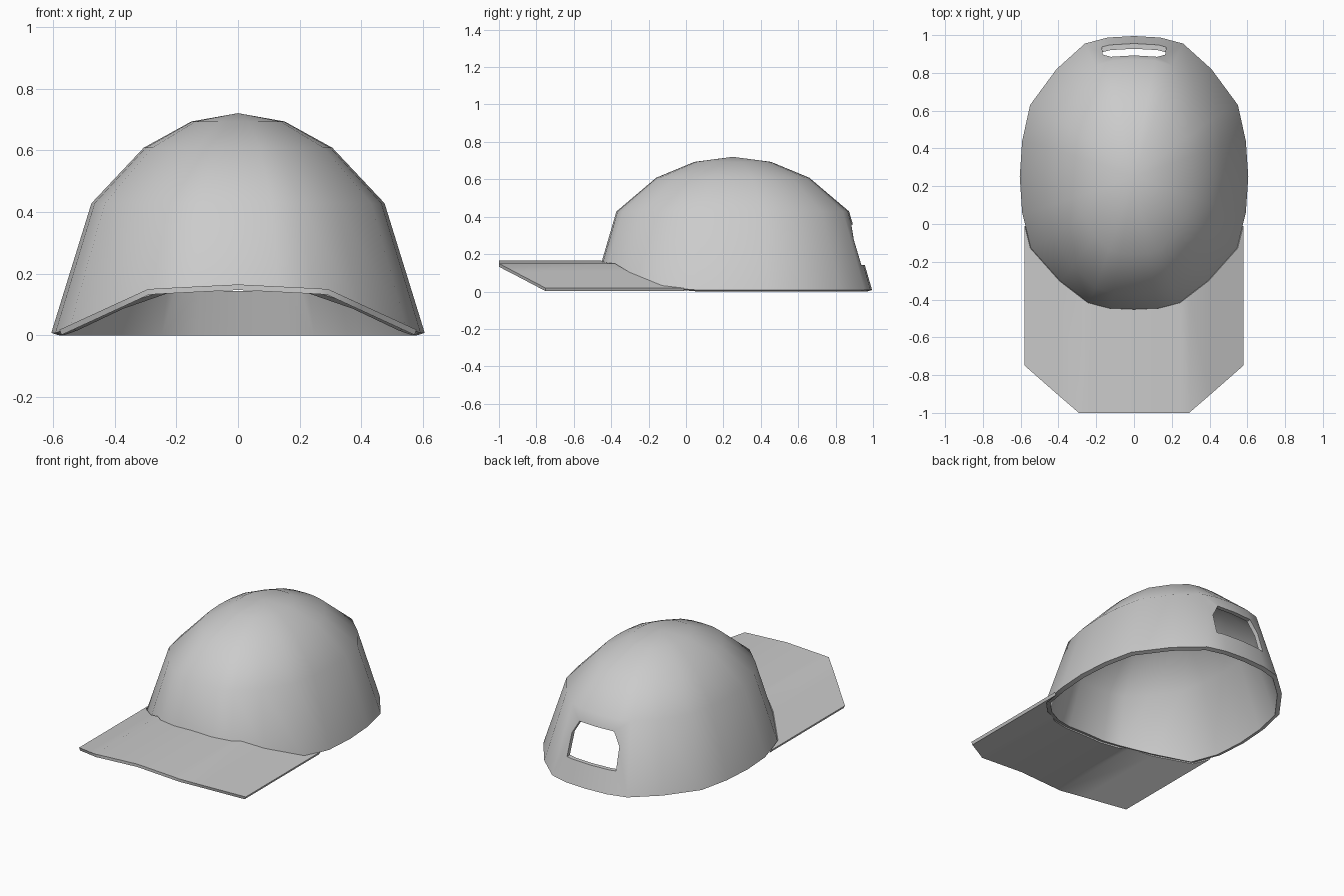
import bpy, bmesh

cube = bpy.data.objects.get("Cube")
if cube:
    bpy.data.objects.remove(cube, do_unlink=True)

fabric = bpy.data.materials.new("grey fabric")
fabric.use_nodes = True
GREY = (0.6, 0.6, 0.6, 1)
fabric.diffuse_color = GREY
fabric.node_tree.nodes["Principled BSDF"].inputs["Base Color"].default_value = GREY

MID_Y = 0.25
BASE_Z = 0.01
WALL_Z = 0.43


def new_object(name, bm):
    bmesh.ops.recalc_face_normals(bm, faces=bm.faces)
    mesh = bpy.data.meshes.new(name)
    bm.to_mesh(mesh)
    bm.free()
    obj = bpy.data.objects.new(name, mesh)
    bpy.context.collection.objects.link(obj)
    mesh.materials.append(fabric)
    return obj


def activate(obj):
    bpy.ops.object.select_all(action='DESELECT')
    obj.select_set(True)
    bpy.context.view_layer.objects.active = obj


def apply_modifier(obj, kind, **settings):
    mod = obj.modifiers.new(kind.title(), kind)
    for key, value in settings.items():
        setattr(mod, key, value)
    activate(obj)
    bpy.ops.object.modifier_apply(modifier=mod.name)


def brim_height(x):
    """Height of the folded brim: flat centre, sloping sides."""
    x = abs(x)
    if x < 0.29:
        return 0.158 - 0.05 * x
    return max(BASE_Z, 0.143 - 0.46 * (x - 0.29))


# Base outline of the crown: one quarter, mirrored into a full loop
quarter = [(0, 0.745), (0.14, 0.737), (0.26, 0.705), (0.41, 0.57),
           (0.55, 0.38), (0.592, 0.19), (0.605, 0)]
half = quarter + [(x, -y) for x, y in quarter[-2::-1]]
outline = half + [(-x, y) for x, y in half[-2:0:-1]]


def wall_point(x, y, z):
    t = (z - BASE_Z) / (WALL_Z - BASE_Z)
    return (x * (1 - 0.215 * t), MID_Y + y * (1 - 0.165 * t), z)


def rim_point(x, y):
    """Lower rim of the crown; it rests on the brim at the front."""
    z = BASE_Z
    if y < -0.1:
        for _ in range(4):
            z = brim_height(wall_point(x, y, z)[0])
    return wall_point(x, y, z)


# Crown: stacked rings closed by a top point
bm = bmesh.new()
rings = [[bm.verts.new(rim_point(x, y)) for x, y in outline],
         [bm.verts.new(wall_point(x, y, WALL_Z)) for x, y in outline]]
for sx, sy, z in [(0.505, 0.55, 0.61), (0.25, 0.275, 0.695)]:
    rings.append([bm.verts.new((x * sx, MID_Y + y * sy, z)) for x, y in outline])
top = bm.verts.new((0, MID_Y, 0.722))
count = len(outline)
for i in range(count):
    j = (i + 1) % count
    for low, high in zip(rings, rings[1:]):
        bm.faces.new((low[i], low[j], high[j], high[i]))
    bm.faces.new((rings[-1][i], rings[-1][j], top))
crown = new_object("crown", bm)
apply_modifier(crown, 'SOLIDIFY', thickness=0.027, offset=-1)

# Arched opening above the back strap
bm = bmesh.new()
arch = [(-0.17, 0.145), (0.17, 0.145), (0.165, 0.28), (0.12, 0.36),
        (-0.12, 0.36), (-0.165, 0.28)]
face = bm.faces.new([bm.verts.new((x, 0.6, z)) for x, z in arch])
moved = bmesh.ops.extrude_face_region(bm, geom=[face])["geom"]
bmesh.ops.translate(bm, vec=(0, 0.6, 0),
                    verts=[v for v in moved if isinstance(v, bmesh.types.BMVert)])
cutter = new_object("opening_cutter", bm)
cutter.hide_render = True
apply_modifier(crown, 'BOOLEAN', object=cutter, operation='DIFFERENCE', solver='EXACT')
bpy.data.objects.remove(cutter, do_unlink=True)

# Brim: strips from the crown rim to the front edge, chamfered at the corners
bm = bmesh.new()
rim = sorted((rim_point(x, y) for x, y in outline if y < -0.3), key=lambda p: p[0])
inner = [(-0.575, -0.01)] + [p[:2] for p in rim] + [(0.575, -0.01)]
columns = sorted(set([-0.29, 0.29] + [p[0] for p in inner]))


def inner_y(x):
    for (xa, ya), (xb, yb) in zip(inner, inner[1:]):
        if xa <= x <= xb:
            return ya + (yb - ya) * (x - xa) / (xb - xa)


def front_y(x):
    return -1 + max(0, abs(x) - 0.29) * 0.25 / 0.285


strips = []
for x in columns:
    z = brim_height(x)
    strips.append([bm.verts.new((x, y, z)) for y in (inner_y(x), front_y(x))])
for a, b in zip(strips, strips[1:]):
    bm.faces.new((a[0], a[1], b[1], b[0]))
brim = new_object("brim", bm)
apply_modifier(brim, 'SOLIDIFY', thickness=0.018, offset=0)

# Soft shading, keeping cut edges crisp; rest the lowest point on the ground
for obj in (crown, brim):
    activate(obj)
    bpy.ops.object.shade_smooth_by_angle(angle=0.8)
low = min(v.co.z for obj in (crown, brim) for v in obj.data.vertices)
for obj in (crown, brim):
    for v in obj.data.vertices:
        v.co.z -= low
